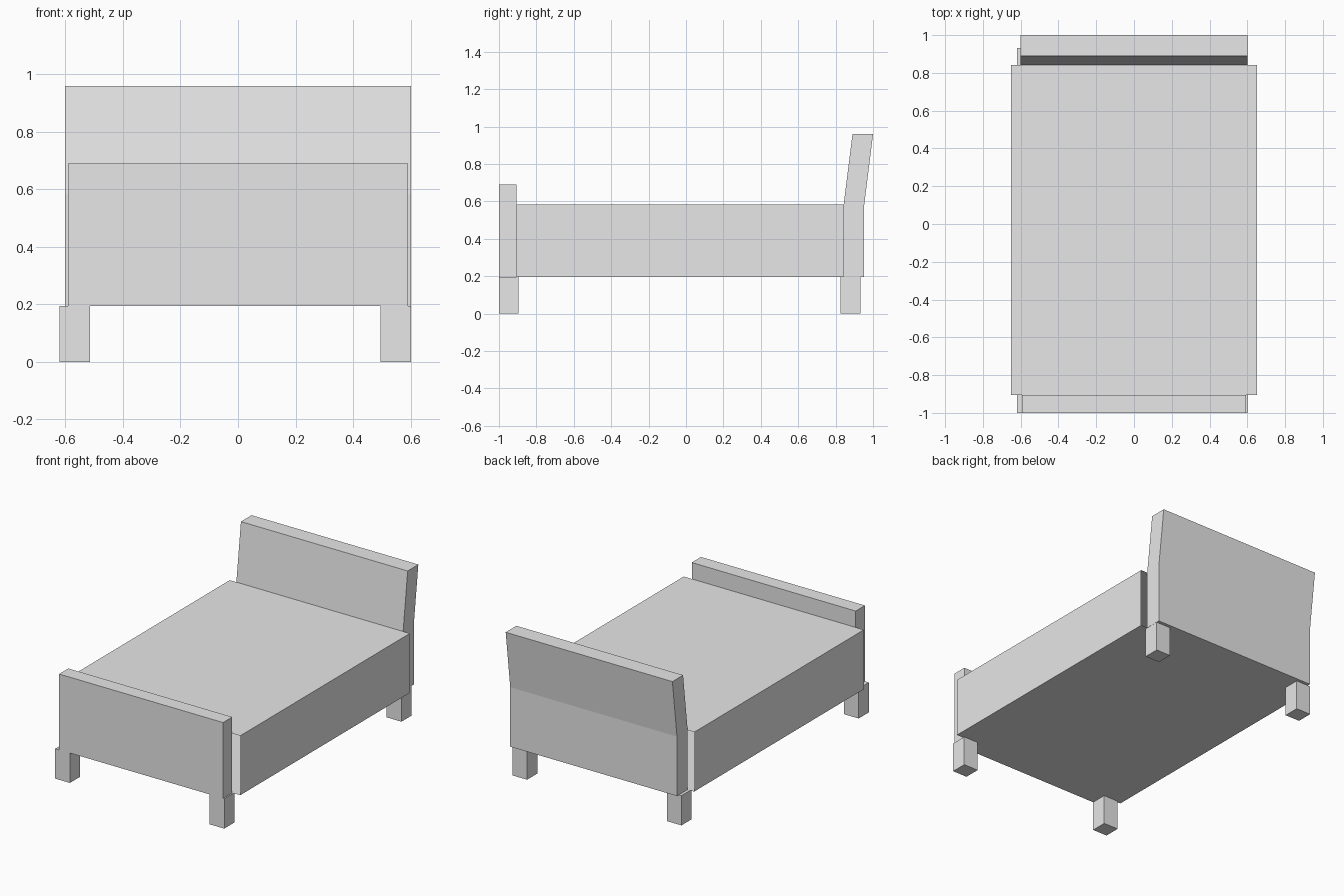
import bpy

cube = bpy.data.objects.get("Cube")
if cube:
    bpy.data.objects.remove(cube, do_unlink=True)

grey = bpy.data.materials.new("plain_grey")
grey.use_nodes = True
grey.diffuse_color = (0.8, 0.8, 0.8, 1)
grey.node_tree.nodes["Principled BSDF"].inputs["Base Color"].default_value = (0.8, 0.8, 0.8, 1)


def extrude_x(name, profile, x0, x1, capped=True):
    """Sweep a (y, z) profile, counter-clockwise seen from +x, between x0 and x1."""
    n = len(profile)
    verts = [(x, y, z) for x in (x0, x1) for y, z in profile]
    faces = [(i, (i + 1) % n, n + (i + 1) % n, n + i) for i in range(n)]
    faces = [f[::-1] for f in faces]
    if capped:
        faces += [tuple(reversed(range(n))), tuple(range(n, 2 * n))]
    mesh = bpy.data.meshes.new(name)
    mesh.from_pydata(verts, [], faces)
    mesh.materials.append(grey)
    obj = bpy.data.objects.new(name, mesh)
    bpy.context.collection.objects.link(obj)
    return obj


def rect(y0, y1, z0, z1):
    return [(y0, z0), (y1, z0), (y1, z1), (y0, z1)]


BASE, MATTRESS_TOP = 0.195, 0.583

# Mattress: a sleeve with open ends, wider than the end boards
sleeve = bpy.data.meshes.new("mattress")
half, front, back = 0.65, -0.905, 0.843
corners = [(-half, BASE), (half, BASE), (half, MATTRESS_TOP), (-half, MATTRESS_TOP)]
sleeve.from_pydata([(x, y, z) for y in (front, back) for x, z in corners], [],
                   [(i, i + 4, (i + 1) % 4 + 4, (i + 1) % 4)[::-1] for i in range(4)])
sleeve.flip_normals()
sleeve.materials.append(grey)
bpy.context.collection.objects.link(bpy.data.objects.new("mattress", sleeve))

# Footboard
extrude_x("footboard", rect(-1.0, -0.905, BASE, 0.69), -0.592, 0.592)

# Headboard: upright below, leaning back above the mattress
extrude_x("headboard",
          [(0.843, BASE), (0.953, BASE), (0.953, MATTRESS_TOP),
           (1.0, 0.96), (0.89, 0.96), (0.843, MATTRESS_TOP)],
          -0.602, 0.602)

# Legs
for end, y0 in (("front", -1.0), ("back", 0.827)):
    for side, x0 in (("right", -0.62), ("left", 0.495)):
        extrude_x(f"{end}_{side}_leg", rect(y0, y0 + 0.105, 0, BASE), x0, x0 + 0.106)
